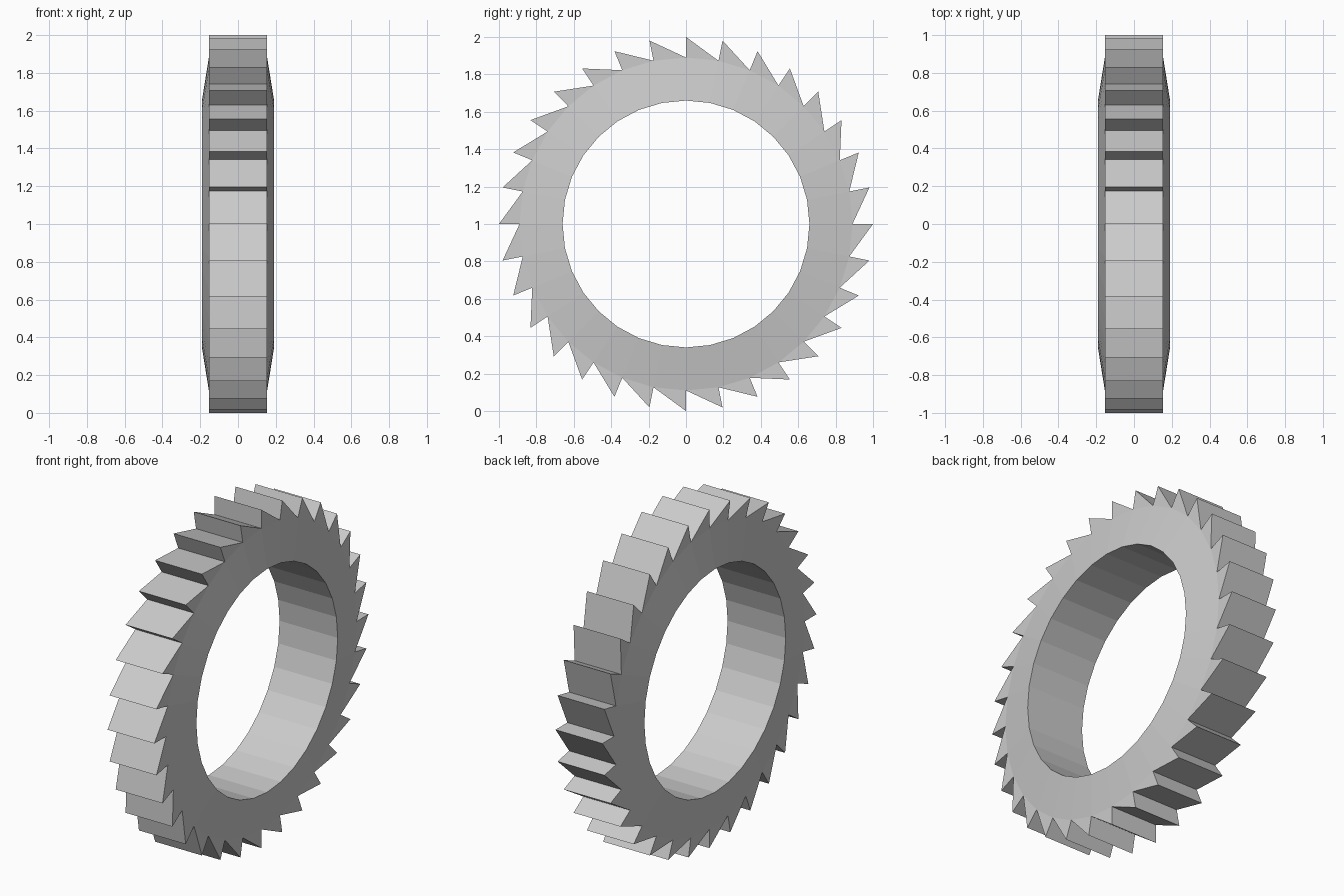
import bpy, bmesh
from math import sin, cos, tau

if "Cube" in bpy.data.objects:
    bpy.data.objects.remove(bpy.data.objects["Cube"])

N = 32                                   # teeth and bore sides
R_BORE, R_ROOT, R_TIP = 0.66, 0.89, 1.0
W_BORE, W_RIM = 0.19, 0.153              # half widths at bore and at teeth

bm = bmesh.new()


def ring(r, x):
    return [bm.verts.new((x, r * sin(tau * k / N), 1 + r * cos(tau * k / N)))
            for k in range(N)]


# Rings for each side: bore edge, tooth roots, tooth tips
sides = [(ring(R_BORE, s * W_BORE), ring(R_ROOT, s * W_RIM), ring(R_TIP, s * W_RIM))
         for s in (-1, 1)]
(b0, r0, t0), (b1, r1, t1) = sides

for k in range(N):
    n = (k + 1) % N
    # Tapered side faces and flat tooth caps
    for b, r, t in sides:
        bm.faces.new((b[k], b[n], r[n], r[k]))
        bm.faces.new((r[k], r[n], t[k]))
    # Bore wall, steep radial tooth flank, sloping tooth flank
    bm.faces.new((b0[k], b0[n], b1[n], b1[k]))
    bm.faces.new((r0[k], t0[k], t1[k], r1[k]))
    bm.faces.new((t0[k], r0[n], r1[n], t1[k]))

bmesh.ops.recalc_face_normals(bm, faces=bm.faces)
mesh = bpy.data.meshes.new("ratchet_ring")
bm.to_mesh(mesh)
bm.free()
bpy.context.collection.objects.link(bpy.data.objects.new("ratchet_ring", mesh))
